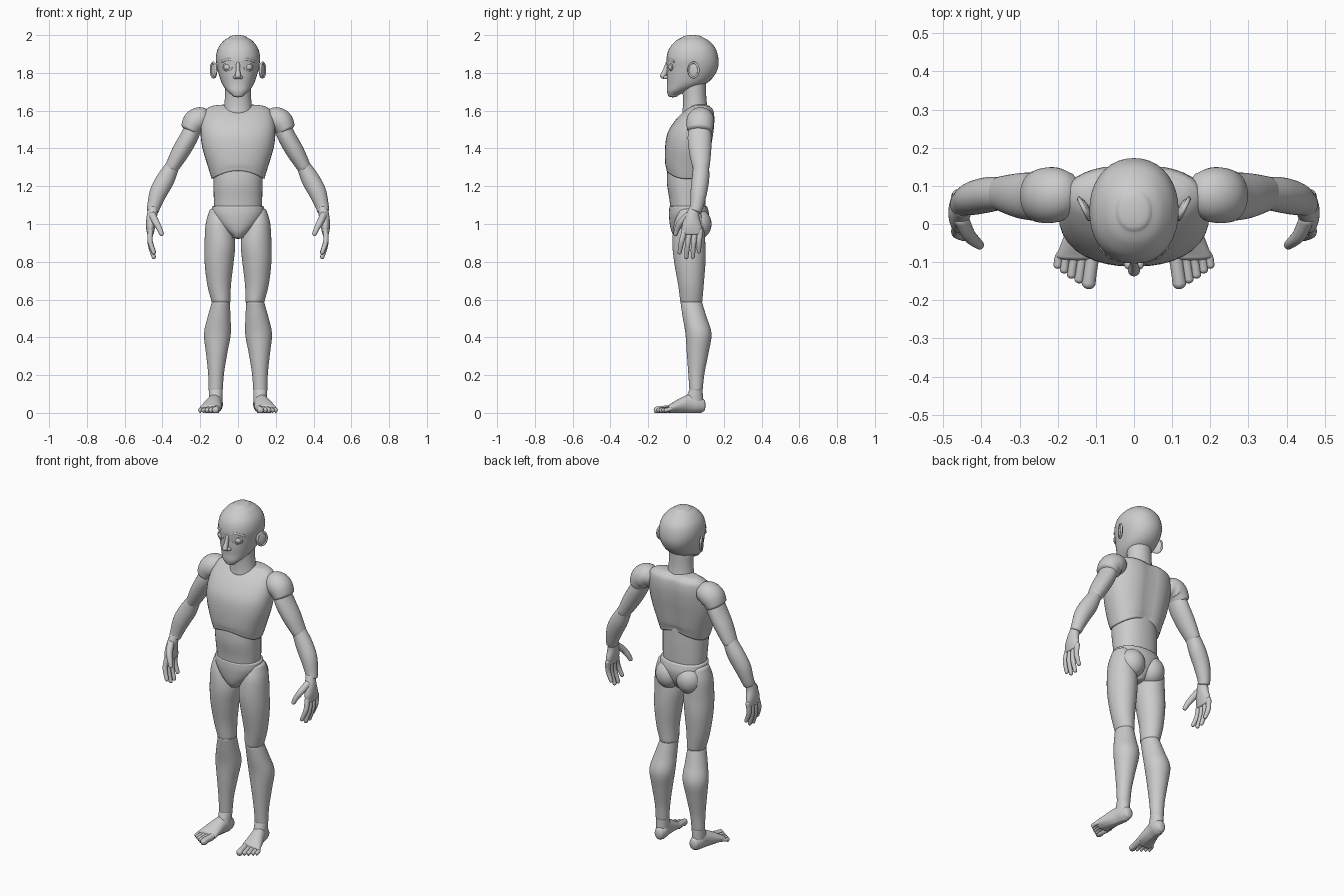
import bpy, bmesh, math
from mathutils import Vector, Matrix

X, Y, Z = Vector((1, 0, 0)), Vector((0, 1, 0)), Vector((0, 0, 1))


def finish(name, bm, mirror=False):
    bmesh.ops.recalc_face_normals(bm, faces=bm.faces)
    for f in bm.faces:
        f.smooth = True
    me = bpy.data.meshes.new(name)
    bm.to_mesh(me)
    bm.free()
    ob = bpy.data.objects.new(name, me)
    bpy.context.collection.objects.link(ob)
    if mirror:
        m = ob.modifiers.new("Mirror", "MIRROR")
        m.use_mirror_merge = False
    return ob


def spline(p0, p1, p2, p3, t):
    return [0.5 * (2 * b + (c - a) * t + (2 * a - 5 * b + 4 * c - d) * t * t
            + (3 * b - a - 3 * c + d) * t ** 3) for a, b, c, d in zip(p0, p1, p2, p3)]


def loft(name, keys, n=36, steps=5, axis=None, ref=Y, caps=(.5, .5), power=2, mirror=False, deform=None):
    """Smooth skin through (x, y, z, width radius, depth radius) sections with domed ends."""
    rows = []
    for i in range(len(keys) - 1):
        q = [keys[max(0, min(len(keys) - 1, i + k))] for k in (-1, 0, 1, 2)]
        rows += [spline(*q, s / steps) for s in range(steps)]
    rows.append(list(keys[-1]))
    pts = [Vector(r[:3]) for r in rows]
    secs = []
    for i, r in enumerate(rows):
        t = axis or (pts[min(i + 1, len(pts) - 1)] - pts[max(i - 1, 0)]).normalized()
        secs.append((pts[i], t, r[3], r[4]))

    def dome(sec, cap, sign):
        c, t, a, b = sec
        h = cap * min(a, b) * sign
        angles = [math.radians(d) for d in (20, 40, 58, 74, 86)]
        return [(c + t * h * math.sin(g), t, a * math.cos(g), b * math.cos(g)) for g in angles]

    secs = dome(secs[0], caps[0], -1)[::-1] + secs + dome(secs[-1], caps[1], 1)
    bm = bmesh.new()
    rings = []
    for c, t, ra, rb in secs:
        a = ref.cross(t).normalized()
        b = t.cross(a)
        ring = []
        for k in range(n):
            g = 2 * math.pi * k / n
            u, v = math.cos(g), math.sin(g)
            u, v = (math.copysign(abs(w) ** (2 / power), w) for w in (u, v))
            ring.append(bm.verts.new(c + a * ra * u + b * rb * v))
        rings.append(ring)
    for r, s in zip(rings, rings[1:]):
        for k in range(n):
            bm.faces.new((r[k], r[(k + 1) % n], s[(k + 1) % n], s[k]))
    bm.faces.new(rings[0])
    bm.faces.new(rings[-1])
    if deform:
        for v in bm.verts:
            deform(v.co)
    return finish(name, bm, mirror)


def ball(name, loc, size, turn=0, mirror=False):
    bm = bmesh.new()
    mat = Matrix.Translation(loc) @ Matrix.Rotation(turn, 4, "Z") @ Matrix.Diagonal((*size, 1))
    bmesh.ops.create_uvsphere(bm, u_segments=28, v_segments=18, radius=1, matrix=mat)
    return finish(name, bm, mirror)


def hoop(name, loc, size, thick, turn):
    """Mirrored elliptical rim lying in the local XZ plane."""
    bm = bmesh.new()
    n, m = 28, 8
    mat = Matrix.Translation(loc) @ Matrix.Rotation(turn, 4, "Z")
    vs = []
    for i in range(n):
        g = 2 * math.pi * i / n
        for j in range(m):
            h = 2 * math.pi * j / m
            w = thick * math.cos(h)
            vs.append(bm.verts.new(mat @ Vector(((size[0] + w) * math.cos(g), thick * math.sin(h),
                                                 (size[1] + w) * math.sin(g)))))
    for i in range(n):
        for j in range(m):
            i2, j2 = (i + 1) % n, (j + 1) % m
            bm.faces.new([vs[p * m + q] for p, q in ((i, j), (i2, j), (i2, j2), (i, j2))])
    return finish(name, bm, True)


# Head and neck
loft("head", [(0, -.068, 1.682, .032, .028), (0, -.045, 1.705, .058, .056), (0, .0, 1.74, .083, .1),
              (0, .022, 1.78, .098, .124), (0, .034, 1.83, .111, .136), (0, .034, 1.88, .117, .137),
              (0, .034, 1.93, .106, .122), (0, .034, 1.97, .076, .087), (0, .034, 1.989, .046, .053)],
     axis=Z, caps=(.4, .24), power=2.15)
loft("neck", [(0, .05, 1.59, .078, .07), (0, .048, 1.63, .073, .064), (0, .045, 1.68, .069, .062),
              (0, .04, 1.76, .068, .066)], axis=Z)

# Face
loft("nose", [(0, -.096, 1.85, .010, .012), (0, -.108, 1.815, .011, .014), (0, -.122, 1.782, .016, .016)],
     n=16, caps=(1, .8))
ball("nostril", (.015, -.105, 1.777), (.011, .014, .010), mirror=True)
ball("eyeball", (.054, -.072, 1.83), (.023, .022, .02), mirror=True)
hoop("eyelid", (.054, -.084, 1.83), (.026, .017), .005, .4)
loft("brow", [(.018, -.098, 1.862, .005, .007), (.05, -.09, 1.872, .005, .007), (.086, -.064, 1.86, .004, .006)],
     n=12, ref=Z, caps=(1, 1), mirror=True)
ball("ear", (.126, .038, 1.813), (.010, .032, .042), -.45, True)
hoop("ear_rim", (.131, .04, 1.815), (.029, .039), .006, math.pi / 2 - .45)


# Torso
def shape_chest(co):
    if co.z < 1.32:
        co.z += .045 * max(0, 1 - (co.x / .14) ** 2) * min(1, (1.32 - co.z) / .07)
    if co.y > .03:
        co.y -= .014 * math.exp(-(co.x / .04) ** 2)


loft("chest", [(0, .005, 1.238, .139, .108), (0, .006, 1.3, .158, .115), (0, .013, 1.4, .188, .124),
               (0, .026, 1.48, .198, .124), (0, .05, 1.55, .193, .106), (0, .072, 1.6, .175, .078),
               (0, .078, 1.62, .15, .055)], axis=Z, caps=(.05, .25), power=2.3, deform=shape_chest)
loft("waist", [(0, .01, 1.07, .125, .092), (0, .008, 1.13, .128, .096), (0, .002, 1.22, .13, .103),
               (0, .003, 1.31, .13, .1)], axis=Z, power=2.2)
loft("pelvis", [(0, .012, 1.092, .137, .1), (0, .016, 1.05, .137, .106), (0, .014, 1.0, .108, .1),
                (0, .008, .96, .066, .085), (0, .005, .935, .034, .068)], axis=-Z, caps=(.1, .4), power=2.15)
ball("buttock", (.068, .062, 1.0), (.074, .073, .082), mirror=True)

# Arms
loft("shoulder", [(.165, .08, 1.55, .05, .055), (.195, .078, 1.553, .066, .07), (.228, .075, 1.538, .066, .073),
                  (.252, .073, 1.5, .054, .068)], caps=(.4, .3), mirror=True)
loft("upper_arm", [(.235, .073, 1.515, .045, .058), (.262, .072, 1.455, .048, .063), (.305, .075, 1.38, .047, .058),
                   (.35, .08, 1.3, .037, .045)], mirror=True)
loft("forearm", [(.348, .08, 1.305, .037, .042), (.382, .077, 1.24, .048, .046), (.42, .068, 1.17, .047, .044),
                 (.444, .058, 1.1, .036, .036), (.451, .05, 1.07, .032, .033)], caps=(.7, .3), mirror=True)

# Hands
loft("palm", [(.449, .045, 1.085, .026, .029), (.456, .033, 1.04, .028, .037), (.462, .03, .99, .025, .052),
              (.464, .033, .95, .018, .054)], n=28, axis=-Z, mirror=True)
fingers = [(-.008, -.034, .85), (.02, .002, .825), (.048, .036, .827), (.076, .068, .855)]
for i, (base, tip, low) in enumerate(fingers):
    mid = (.965 + low) / 2
    loft(f"finger_{i + 1}", [(.463, base, .965, .014, .015), (.465, (base + tip) / 2 - .002, mid, .0135, .0145),
                             (.446, tip, low, .011, .011)], n=14, caps=(1, 1), mirror=True)
loft("thumb", [(.452, .012, 1.045, .02, .02), (.434, -.028, 1.008, .018, .018), (.416, -.046, .975, .015, .015),
               (.405, -.055, .948, .012, .012)], n=16, ref=X, caps=(.8, 1), mirror=True)

# Legs
loft("thigh", [(.112, .02, 1.065, .042, .058), (.104, .017, 1.0, .067, .08), (.096, .015, .9, .081, .087),
               (.1, .02, .8, .077, .083), (.1, .026, .68, .063, .068), (.09, .028, .59, .05, .058)],
     axis=-Z, caps=(.5, .3), mirror=True)
loft("shin", [(.091, .028, .585, .048, .057), (.1, .045, .51, .06, .063), (.109, .066, .42, .071, .069),
              (.113, .062, .32, .057, .058), (.116, .055, .21, .042, .043), (.118, .053, .12, .037, .035)],
     axis=-Z, caps=(.5, .2), mirror=True)


# Feet
def flatten(co):
    co.z = max(co.z, .004)


loft("ankle", [(.118, .053, .125, .037, .035), (.118, .047, .09, .036, .042), (.118, .04, .05, .036, .05)],
     axis=-Z, mirror=True)
loft("foot", [(.115, .09, .04, .027, .034), (.117, .06, .046, .037, .045), (.124, .02, .05, .039, .049),
              (.137, -.04, .037, .05, .036), (.146, -.085, .024, .058, .022)],
     axis=-Y, ref=Z, mirror=True, deform=flatten)
toes = [(.108, .119, -.155, .0185), (.134, .144, -.145, .0125), (.153, .164, -.133, .012),
        (.171, .183, -.12, .0115), (.187, .2, -.108, .011)]
for i, (base, tip, end, r) in enumerate(toes):
    loft(f"toe_{i + 1}", [(base, -.075, .024, r, r), (tip - .003, end + .022, .019, r * .95, r * .95),
                          (tip, end, .015, r, r)], n=14, ref=Z, caps=(.5, .85), mirror=True, deform=flatten)

# Rest the soles exactly on the ground
for ob in bpy.data.objects:
    if ob.name.startswith(("foot", "toe")):
        for v in ob.data.vertices:
            if v.co.z < .005:
                v.co.z = 0
